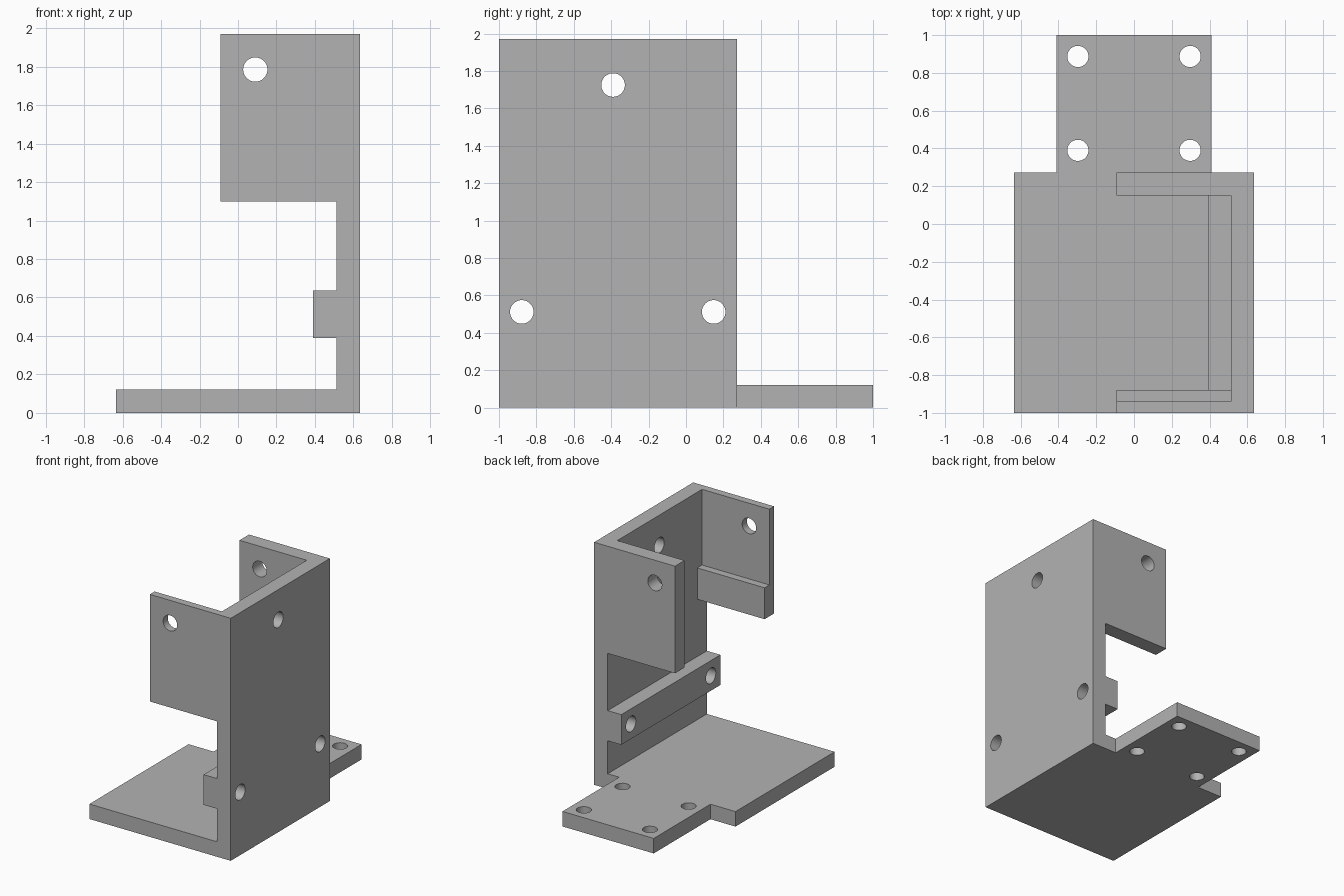
import bpy
from mathutils import Vector

if "Cube" in bpy.data.objects:
    bpy.data.objects.remove(bpy.data.objects["Cube"], do_unlink=True)

# Shared dimensions
T = 0.122                   # plate thickness
W = 0.635                   # half width of the base
FRONT, BACK = -1.0, 0.272   # depth range of the wall
TOP = 1.97
INNER = W - T               # inner face of the wall
FLANGE_X, FLANGE_Z = -0.092, 1.1

grey = bpy.data.materials.new("plain grey")
grey.use_nodes = True
colour = (0.45, 0.45, 0.45, 1)
grey.diffuse_color = colour
grey.node_tree.nodes["Principled BSDF"].inputs["Base Color"].default_value = colour


def prism(name, outline, depth):
    """Extrude a closed outline of 3D points along the depth vector."""
    n = len(outline)
    verts = [Vector(p) for p in outline]
    verts += [v + Vector(depth) for v in verts]
    faces = [tuple(reversed(range(n))), tuple(range(n, 2 * n))]
    faces += [(i, (i + 1) % n, (i + 1) % n + n, i + n) for i in range(n)]
    mesh = bpy.data.meshes.new(name)
    mesh.from_pydata(verts, [], faces)
    mesh.materials.append(grey)
    obj = bpy.data.objects.new(name, mesh)
    bpy.context.collection.objects.link(obj)
    # Consistent outward normals
    import bmesh
    bm = bmesh.new()
    bm.from_mesh(mesh)
    bmesh.ops.recalc_face_normals(bm, faces=bm.faces)
    bm.to_mesh(mesh)
    bm.free()
    return obj


def box(name, x0, x1, y0, y1, z0, z1):
    return prism(name, [(x0, y0, z0), (x1, y0, z0), (x1, y1, z0), (x0, y1, z0)],
                 (0, 0, z1 - z0))


def drill(name, centre, radius, axis, length):
    rotation = Vector(axis).to_track_quat('Z', 'Y').to_euler()
    bpy.ops.mesh.primitive_cylinder_add(vertices=48, radius=radius, depth=length,
                                        location=centre, rotation=rotation)
    obj = bpy.context.object
    obj.name = name
    obj.data.materials.append(grey)
    obj.hide_render = True
    return obj


def combine(body, other, operation):
    bpy.context.view_layer.objects.active = body
    mod = body.modifiers.new(operation.title(), 'BOOLEAN')
    mod.operation, mod.solver, mod.object = operation, 'EXACT', other
    bpy.ops.object.modifier_apply(modifier=mod.name)
    bpy.data.objects.remove(other, do_unlink=True)


# Base, wall and raised bar as one side profile
profile = [(-W, 0), (W, 0), (W, TOP), (INNER, TOP), (INNER, 0.635),
           (INNER - T, 0.635), (INNER - T, 0.39), (INNER, 0.39), (INNER, T), (-W, T)]
bracket = prism("mounting_bracket", [(x, FRONT, z) for x, z in profile],
                (0, BACK - FRONT, 0))

# Rear tab, two upper flanges and the ledge inside the front flange
mid = W - T / 2
for part in (
    box("rear_tab", -0.41, 0.41, BACK - 0.1, 1, 0, T),
    box("back_flange", FLANGE_X, mid, BACK - T, BACK, FLANGE_Z, TOP),
    box("front_flange", FLANGE_X, mid, FRONT, FRONT + T / 2, FLANGE_Z, TOP),
    box("front_ledge", FLANGE_X, mid, FRONT + T / 4, FRONT + T, FLANGE_Z, 1.355),
):
    combine(bracket, part, 'UNION')

# Screw holes through the wall, the flanges and the tab
drills = [drill("wall_drill", (0.5, y, z), 0.063, (1, 0, 0), 0.6)
          for y, z in ((-0.39, 1.725), (-0.878, 0.512), (0.148, 0.512))]
drills += [drill("flange_drill", (0.09, y, 1.785), 0.063, (0, 1, 0), 0.5)
           for y in (FRONT, BACK)]
drills += [drill("tab_drill", (x, y, 0.05), 0.056, (0, 0, 1), 0.5)
           for x in (-0.297, 0.297) for y in (0.39, 0.887)]
for cutter in drills:
    combine(bracket, cutter, 'DIFFERENCE')

# Smooth hole walls, sharp plate edges
bpy.ops.object.select_all(action='DESELECT')
bracket.select_set(True)
bpy.context.view_layer.objects.active = bracket
bpy.ops.object.shade_smooth_by_angle()
